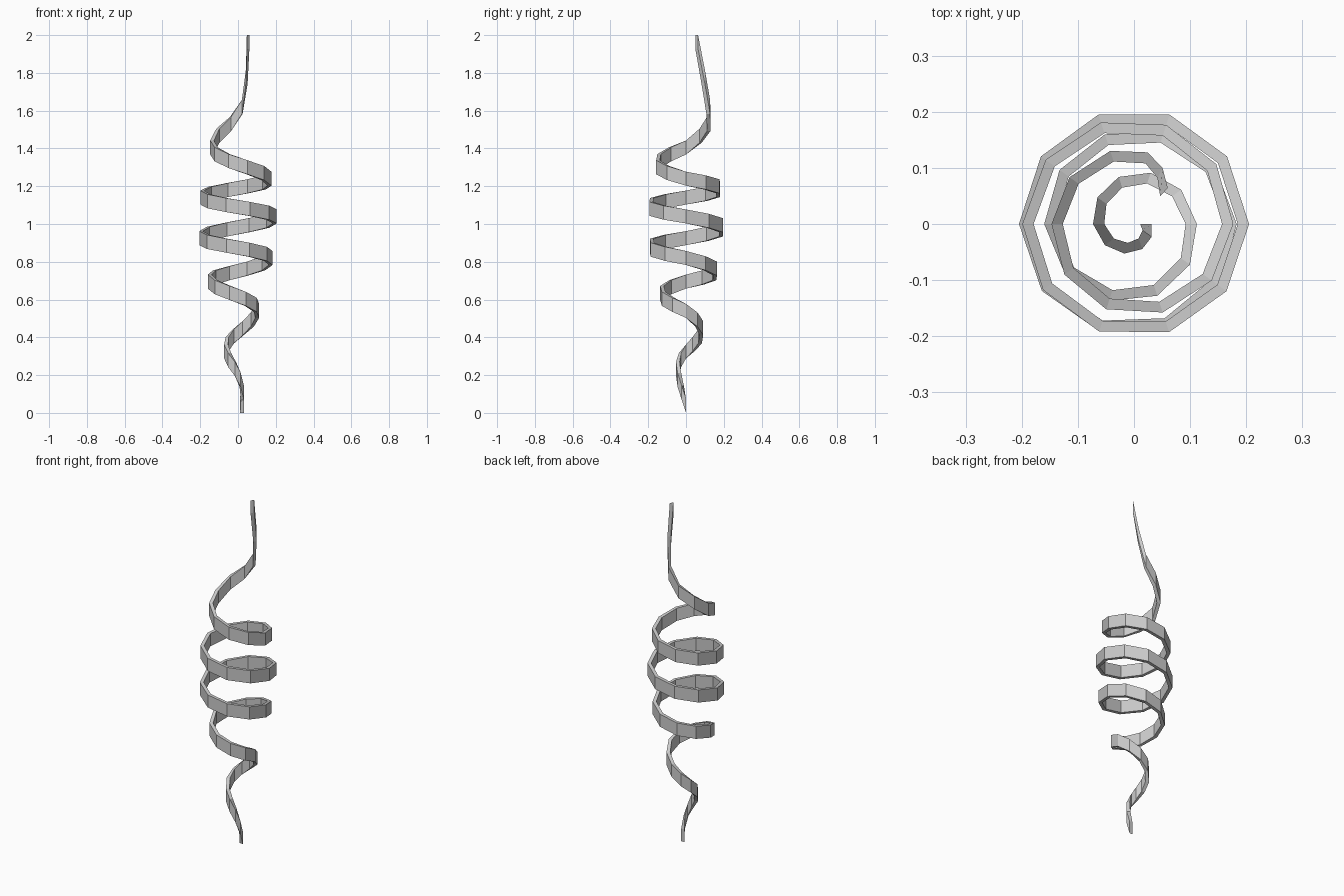
import bpy, bmesh, math

if "Cube" in bpy.data.objects:
    bpy.data.objects.remove(bpy.data.objects["Cube"])

# Key stations: (step of 36 degrees clockwise, outer radius, centre height)
KEYS = [(0, .031, .037), (2.5, .051, .21), (5, .073, .325), (7.5, .092, .425),
        (10, .112, .54), (12.5, .14, .62), (15, .16, .695), (17.5, .17, .75),
        (20, .183, .82), (22.5, .2, .875), (25, .205, .925), (30, .205, 1.04),
        (35, .199, 1.14), (40, .177, 1.24), (42.5, .163, 1.315),
        (45, .147, 1.405), (47, .137, 1.53), (47.8, .13, 1.62),
        (48.25, .112, 1.78), (48.7, .088, 1.963)]
THICK, HALF = .02, .037


def station(k):
    for a, b in zip(KEYS, KEYS[1:]):
        if k <= b[0]:
            t = (k - a[0]) / (b[0] - a[0])
            return [p + (q - p) * t for p, q in zip(a, b)][1:]


# Spiral ribbon: upright rectangular section swept along the spindle helix
bm = bmesh.new()
prev = None
for k in list(range(48)) + [47.8, 48.25, 48.7]:
    r, z = station(k)
    ang = -k * math.radians(36)
    ring = [bm.verts.new((rr * math.cos(ang), rr * math.sin(ang), z + h))
            for rr, h in ((r, -HALF), (r, HALF), (r - THICK, HALF), (r - THICK, -HALF))]
    if prev:
        for i in range(4):
            j = (i + 1) % 4
            bm.faces.new((prev[i], prev[j], ring[j], ring[i]))
    else:
        bm.faces.new(ring)
    prev = ring
bm.faces.new(prev[::-1])
bmesh.ops.recalc_face_normals(bm, faces=bm.faces)

mesh = bpy.data.meshes.new("spiral_ribbon")
bm.to_mesh(mesh)
bm.free()
bpy.context.collection.objects.link(bpy.data.objects.new("spiral_ribbon", mesh))
